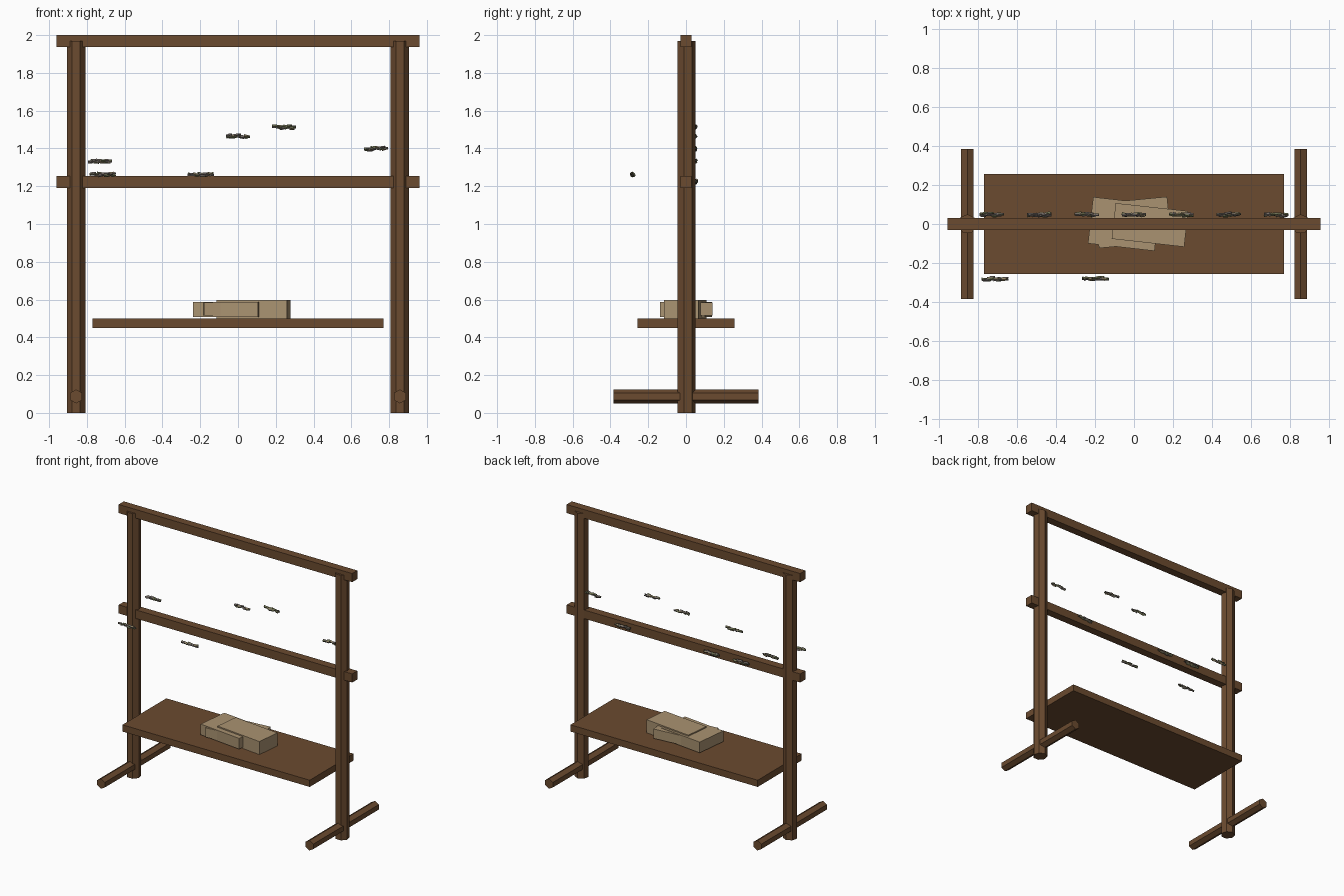
import bpy, bmesh, math, random
from mathutils import Matrix, Vector

random.seed(4)
if "Cube" in bpy.data.objects:
    bpy.data.objects.remove(bpy.data.objects["Cube"])


def material(name, color):
    m = bpy.data.materials.new(name)
    m.use_nodes = True
    m.diffuse_color = (*color, 1)
    m.node_tree.nodes["Principled BSDF"].inputs["Base Color"].default_value = (*color, 1)
    return m


wood = material("brown wood", (0.147, 0.07, 0.029))
parchment = material("tan parchment", (0.4, 0.29, 0.165))
herb_mats = [material("sage green", (0.16, 0.17, 0.085)),
             material("dusty grey", (0.17, 0.145, 0.13)),
             material("dry straw", (0.3, 0.24, 0.14))]


def finish(bm, name, mats):
    bmesh.ops.recalc_face_normals(bm, faces=bm.faces)
    mesh = bpy.data.meshes.new(name)
    bm.to_mesh(mesh)
    bm.free()
    for m in mats:
        mesh.materials.append(m)
    obj = bpy.data.objects.new(name, mesh)
    bpy.context.collection.objects.link(obj)
    return obj


def box(name, center, size, mat, turn=0):
    bm = bmesh.new()
    bmesh.ops.create_cube(bm, size=1, matrix=Matrix.Diagonal((*size, 1)))
    obj = finish(bm, name, [mat])
    obj.location = center
    obj.rotation_euler.z = math.radians(turn)


def add_prism(bm, start, end, radius, sides, up, tip=1.0):
    # Prism between two points, first corner pointing along up
    start, end = Vector(start), Vector(end)
    axis = (end - start).normalized()
    side = axis.cross(Vector(up)).normalized()
    up = side.cross(axis)
    rings = []
    for point, r in ((start, radius), (end, radius * tip)):
        rings.append([bm.verts.new(point + r * (math.cos(a) * up + math.sin(a) * side))
                      for a in (2 * math.pi * i / sides for i in range(sides))])
    a, b = rings
    faces = [bm.faces.new(a), bm.faces.new(b[::-1])]
    for i in range(sides):
        j = (i + 1) % sides
        faces.append(bm.faces.new((a[i], a[j], b[j], b[i])))
    return faces


# Posts and feet
for side, sign in (("right", -1), ("left", 1)):
    x = 0.857 * sign
    bm = bmesh.new()
    add_prism(bm, (x, 0, 0), (x, 0, 1.97), 0.05, 7, (0, 1, 0))
    finish(bm, side + "_post", [wood])
    bm = bmesh.new()
    add_prism(bm, (x, -0.385, 0.087), (x, 0.385, 0.087), 0.037, 6, (0, 0, 1))
    finish(bm, side + "_foot", [wood])

# Cross beams and shelf
box("top_beam", (0, 0, 1.968), (1.92, 0.06, 0.064), wood)
box("middle_beam", (0, 0, 1.222), (1.92, 0.06, 0.064), wood)
box("shelf", (0, 0, 0.475), (1.54, 0.515, 0.05), wood)

# Overlapping bundles on the shelf
box("bundle_wide", (0.082, -0.005, 0.5485), (0.375, 0.185, 0.097), parchment, -6.3)
box("bundle_left", (-0.052, 0, 0.548), (0.345, 0.24, 0.08), parchment, -6.5)
box("bundle_back", (-0.005, 0.008, 0.55), (0.374, 0.23, 0.07), parchment, 5.5)


def herb_bundle(name, center, length):
    # Two stems carrying chunky overlapping leaf chips
    bm = bmesh.new()
    rnd = random.uniform
    half = length / 2
    for i in range(2):
        faces = add_prism(bm, (-half, rnd(-0.006, 0.006), rnd(-0.006, 0.006)),
                          (half, rnd(-0.006, 0.006), rnd(-0.006, 0.006)),
                          0.005, 5, (0, 0, 1), 0.8)
        for f in faces:
            f.material_index = 1
    for i in range(16):
        x = half * (-0.8 + 1.6 * i / 15)
        y, z = rnd(-0.006, 0.006), rnd(-0.007, 0.007)
        faces = add_prism(bm, (x - 0.012, y, z),
                          (x + 0.012, y + rnd(-0.006, 0.006), z + rnd(-0.006, 0.006)),
                          0.0085, 4, (0, 0, 1), 0.6)
        for f in faces:
            f.material_index = (0, 1, 0, 1, 2)[i % 5]
    finish(bm, name, herb_mats).location = center


# Hanging herbs behind the frame, then the two in front
for i, z in enumerate((1.333, 1.222, 1.225, 1.465, 1.512, 1.225, 1.4)):
    herb_bundle("back_herbs_%d" % (i + 1), (0.2435 * (i - 3), 0.048, z), 0.125)
for i, x in enumerate((-0.715, -0.198)):
    herb_bundle("front_herbs_%d" % (i + 1), (x, -0.282, 1.262), 0.14)
